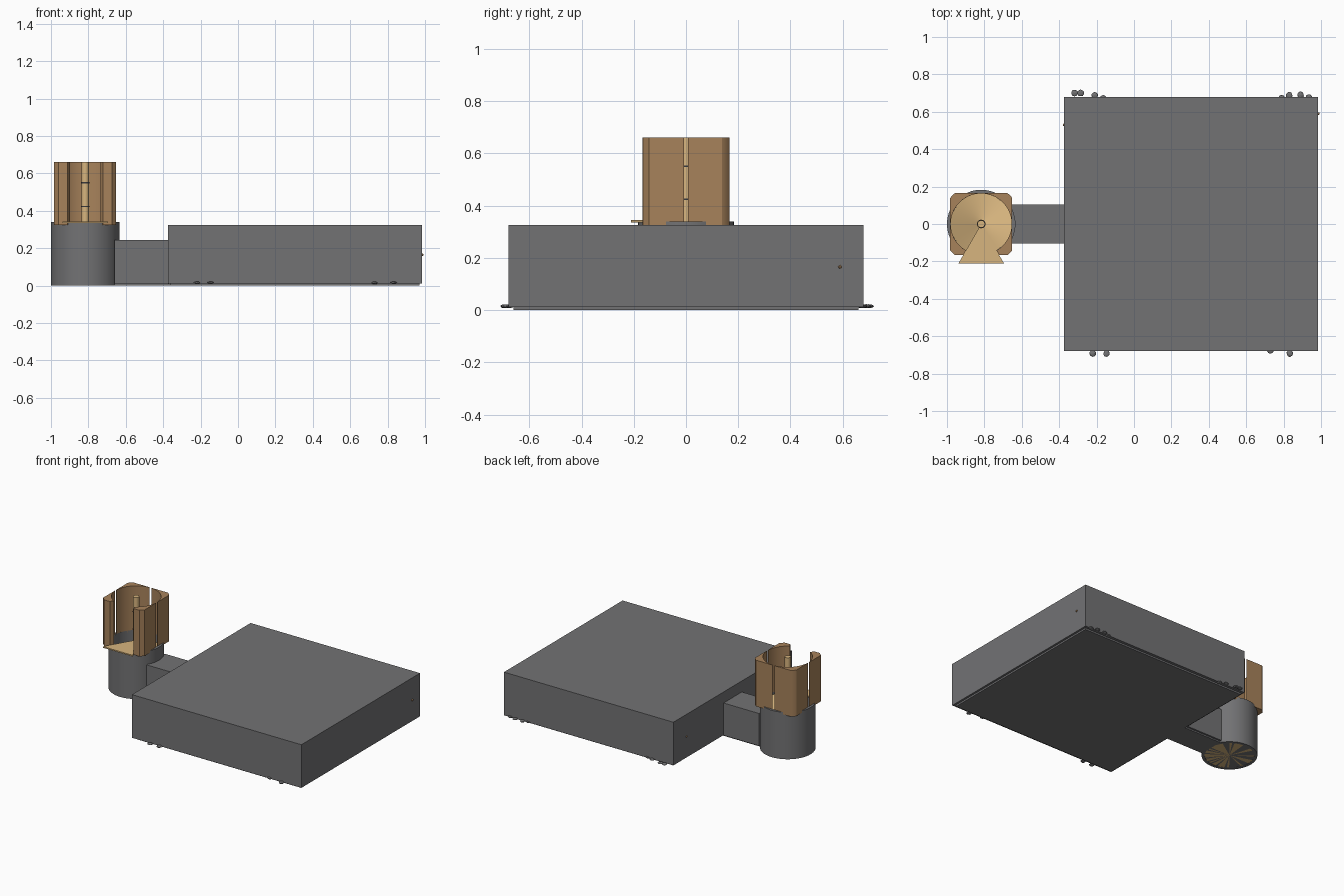
import bpy, bmesh, math, random
from math import sin, cos, pi, radians

cube = bpy.data.objects.get("Cube")
if cube:
    bpy.data.objects.remove(cube, do_unlink=True)

random.seed(4)
CX = -0.817          # tower axis
BORE = 0.163         # inner radius of tower and sleeve


def material(name, rgb):
    m = bpy.data.materials.new(name)
    m.use_nodes = True
    m.diffuse_color = (*rgb, 1)
    m.node_tree.nodes["Principled BSDF"].inputs["Base Color"].default_value = (*rgb, 1)
    return m


GREY = material("stone grey", (0.17, 0.17, 0.175))
BROWN = material("wood brown", (0.39, 0.225, 0.105))
TAN = material("light tan", (0.68, 0.46, 0.21))
DARK = material("dark slate", (0.04, 0.04, 0.045))


def finish(name, bm, *mats, smooth=False):
    bmesh.ops.recalc_face_normals(bm, faces=bm.faces)
    me = bpy.data.meshes.new(name)
    bm.to_mesh(me)
    bm.free()
    ob = bpy.data.objects.new(name, me)
    bpy.context.collection.objects.link(ob)
    for m in mats:
        me.materials.append(m)
    if smooth:
        bpy.ops.object.select_all(action="DESELECT")
        ob.select_set(True)
        bpy.context.view_layer.objects.active = ob
        bpy.ops.object.shade_smooth_by_angle(angle=radians(30))
    return ob


def box(name, x0, x1, half_y, z0, z1, mat):
    bm = bmesh.new()
    bmesh.ops.create_cube(bm, size=1)
    for v in bm.verts:
        v.co.x = x0 if v.co.x < 0 else x1
        v.co.y = 2 * half_y * v.co.y
        v.co.z = z0 if v.co.z < 0 else z1
    return finish(name, bm, mat)


def sweep(bm, rings, closed=False):
    """Join successive four-point sections into a solid."""
    rows = [[bm.verts.new(p) for p in ring] for ring in rings]
    pairs = list(zip(rows, rows[1:] + rows[:1])) if closed else list(zip(rows, rows[1:]))
    for a, b in pairs:
        for i in range(4):
            j = (i + 1) % 4
            bm.faces.new((a[i], a[j], b[j], b[i]))
    if not closed:
        bm.faces.new(rows[0])
        bm.faces.new(rows[-1])


def polar(r, a, z):
    return (CX + r * cos(a), r * sin(a), z)


def section(r0, r1, a, z0, z1):
    return [polar(r0, a, z0), polar(r1, a, z0), polar(r1, a, z1), polar(r0, a, z1)]


def cylinder(name, r, z0, z1, mat, sides=32):
    bm = bmesh.new()
    bmesh.ops.create_cone(bm, cap_ends=True, segments=sides, radius1=r, radius2=r, depth=z1 - z0)
    bmesh.ops.translate(bm, verts=bm.verts, vec=(CX, 0, (z0 + z1) / 2))
    return finish(name, bm, mat, smooth=True)


# Main block with its inset base, and the link to the tower
box("main_block", -0.375, 0.985, 0.68, 0.012, 0.325, GREY)
box("base_plate", -0.36, 0.97, 0.66, 0.0, 0.014, GREY)
box("link_block", -0.66, -0.37, 0.105, 0.01, 0.245, GREY)
box("link_base", -0.66, -0.35, 0.092, 0.0, 0.012, GREY)

# Hollow round tower
bm = bmesh.new()
N = 64
sweep(bm, [section(BORE, 0.183, 2 * pi * i / N, 0, 0.34) for i in range(N)], closed=True)
finish("tower_wall", bm, GREY, smooth=True)

# Tower floor, with mixed radial wedges
bm = bmesh.new()
hub = bm.verts.new((CX, 0, 0.002))
rim = [bm.verts.new(polar(BORE + 0.001, 2 * pi * i / N, 0.002)) for i in range(N)]
for i in range(N):
    f = bm.faces.new((hub, rim[i], rim[(i + 1) % N]))
    f.material_index = int(random.random() < 0.5)
finish("tower_floor", bm, GREY, TAN)

# Spiral ramp that winds down inside the tower
bm = bmesh.new()
STEPS = 120
rings = []
for i in range(STEPS + 1):
    t = i / STEPS
    z = 0.342 - 0.33 * t
    rings.append(section(0.012, BORE, radians(-60) + 4 * pi * t, z - 0.008, z))
sweep(bm, rings)
finish("spiral_ramp", bm, TAN, smooth=True)

# Wedge-shaped spout plate at the front
bm = bmesh.new()
reach = 0.21
side = reach * math.tan(radians(30))
plan = [(CX, 0), (CX - side, -reach), (CX + side, -reach)]
low, high = [[bm.verts.new((x, y, z)) for x, y in plan] for z in (0.335, 0.344)]
bm.faces.new(low)
bm.faces.new(high)
for i in range(3):
    j = (i + 1) % 3
    bm.faces.new((low[i], low[j], high[j], high[i]))
finish("spout_plate", bm, TAN)

# Central rod with two thin dark bands
cylinder("centre_rod", 0.02, 0.004, 0.66, TAN)
for n, z in enumerate((0.424, 0.55)):
    cylinder(f"rod_band_{n + 1}", 0.023, z - 0.003, z + 0.003, DARK)


# Square sleeve with a round bore, split by slits and open at the front
def outer(a):
    c, s = abs(cos(a)), abs(sin(a))
    half = 0.166
    return min(half / max(c, s), (2 * half - 0.025) / (c + s))


slit = 2.8
spans = {"front_left": (-60, -slit), "back_left": (slit, 90 - slit),
         "back_right": (90 + slit, 180 - slit), "front_right": (180 + slit, 240)}
for name, (a0, a1) in spans.items():
    bm = bmesh.new()
    angles = [radians(a0 + (a1 - a0) * i / 32) for i in range(33)]
    sweep(bm, [section(BORE, outer(a), a, 0.325, 0.66) for a in angles])
    finish("sleeve_" + name, bm, BROWN, smooth=True)


# Small flat pebbles along the foot of the block
def pebble(name, x, y, r, mat, z=0.015, squash=0.4):
    bm = bmesh.new()
    bmesh.ops.create_icosphere(bm, subdivisions=2, radius=r)
    for v in bm.verts:
        v.co *= random.uniform(0.9, 1.08)
        v.co.z *= squash
    bmesh.ops.translate(bm, verts=bm.verts, vec=(x, y, z))
    finish(name, bm, mat)


front = [(-0.22, 0.693), (-0.147, 0.693), (0.73, 0.675), (0.833, 0.692)]
back = [(-0.318, 0.70), (-0.285, 0.70), (-0.21, 0.688), (-0.165, 0.672),
        (0.79, 0.672), (0.83, 0.688), (0.89, 0.69), (0.935, 0.676)]
for label, sign, spots in (("front", -1, front), ("back", 1, back)):
    for n, (x, y) in enumerate(spots):
        pebble(f"{label}_pebble_{n + 1}", x, sign * y, 0.018, GREY)

# Tiny knobs on the side walls
pebble("left_knob", 0.986, 0.59, 0.007, BROWN, z=0.165, squash=1)
pebble("right_knob", -0.375, 0.53, 0.006, BROWN, z=0.165, squash=1)
